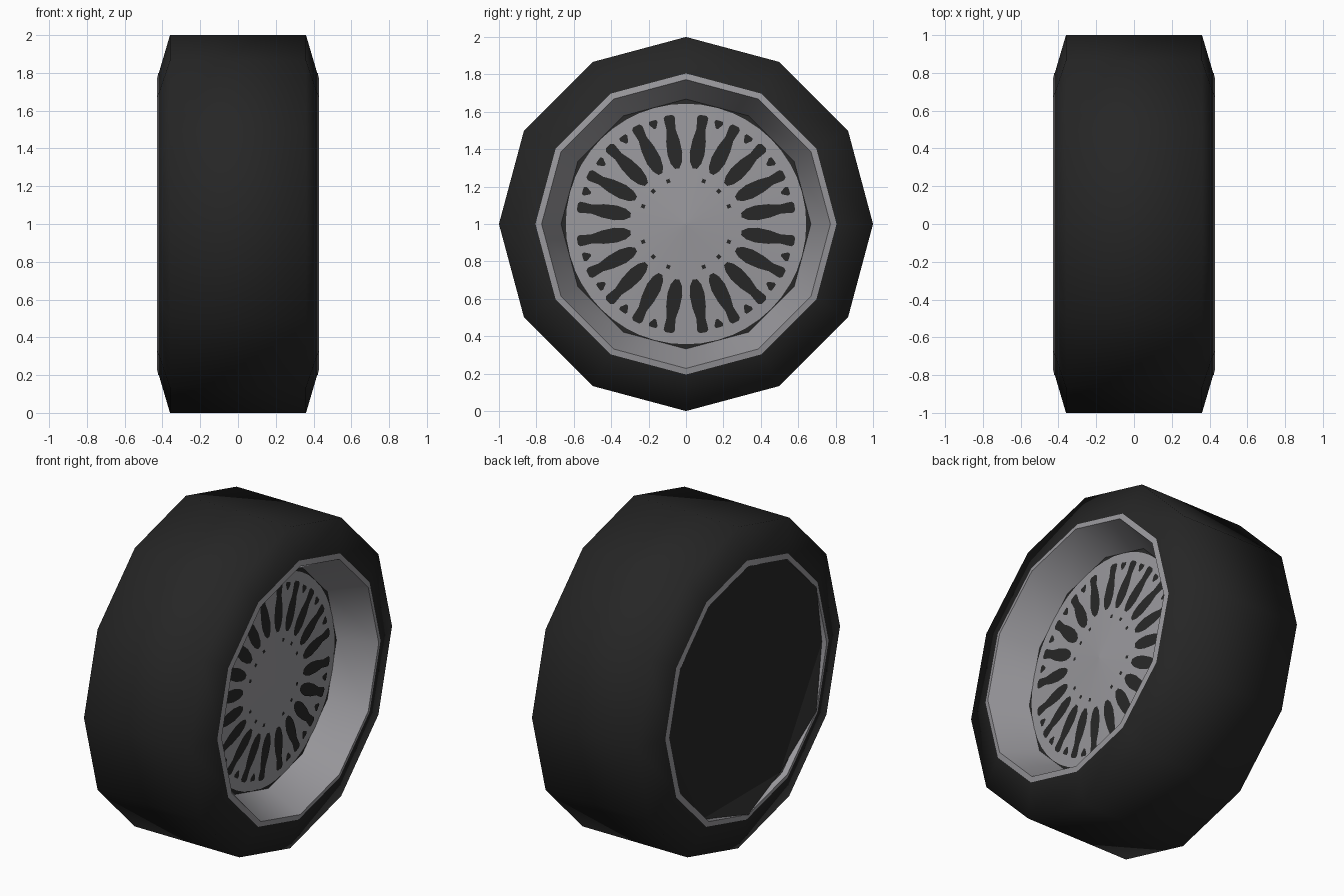
import bpy, bmesh, math

if "Cube" in bpy.data.objects:
    bpy.data.objects.remove(bpy.data.objects["Cube"])

SIDES = 12
DISC_X = 0.21


def material(name, rgb):
    m = bpy.data.materials.new(name)
    m.diffuse_color = (*rgb, 1)
    m.use_nodes = True
    m.node_tree.nodes["Principled BSDF"].inputs["Base Color"].default_value = m.diffuse_color
    return m


RUBBER = material("black rubber", (0.019, 0.019, 0.019))
METAL = material("grey metal", (0.32, 0.315, 0.335))
GAP = material("dark gap", (0.021, 0.021, 0.021))


def finish(bm, name, mat, smooth=None):
    me = bpy.data.meshes.new(name)
    bm.to_mesh(me)
    bm.free()
    ob = bpy.data.objects.new(name, me)
    bpy.context.collection.objects.link(ob)
    me.materials.append(mat)
    if smooth:
        bpy.ops.object.select_all(action='DESELECT')
        bpy.context.view_layer.objects.active = ob
        ob.select_set(True)
        bpy.ops.object.shade_smooth_by_angle(angle=math.radians(smooth))
    return ob


def point(x, r, a, off=0.0):
    """Point at radius r, angle a around the axle, shifted sideways by off."""
    return (x, r * math.cos(a) - off * math.sin(a), 1 + r * math.sin(a) + off * math.cos(a))


def face_x(r):
    """Depth of the slightly domed wheel face at radius r."""
    return DISC_X + 0.045 * (1 - r / 0.668)


def lathe(name, profile, mat, smooth, sides=SIDES):
    """Spin an (x, radius) profile around the axle."""
    bm = bmesh.new()
    rings = [[bm.verts.new(point(x, r, 2 * math.pi * i / sides)) for i in range(sides)]
             for x, r in profile]
    for a, b in zip(rings, rings[1:]):
        for i in range(sides):
            j = (i + 1) % sides
            bm.faces.new((a[i], a[j], b[j], b[i]))
    return finish(bm, name, mat, smooth)


# tyre, with bevelled shoulders
lathe("tyre", [(-0.425, 0.78), (-0.36, 1.0), (0.36, 1.0), (0.425, 0.78)], RUBBER, 80)

# rim lips and the sloping barrel on the open side
lathe("outer_rim", [(0.421, 0.805), (0.428, 0.772), (DISC_X, 0.668)], METAL, 40)
lathe("inner_rim", [(-0.39, 0.772), (-0.428, 0.772), (-0.421, 0.805)], METAL, 40)

# closed back: recessed hexagon with six folded corner triangles
bm = bmesh.new()
cap = []
for i in range(SIDES):
    a = math.radians(-30 * i)
    cap.append(bm.verts.new(point(-0.43 if i % 2 else -0.395 - 0.02 * math.sin(a), 0.774, a)))
bm.faces.new(cap[::2])
for i in range(1, SIDES, 2):
    bm.faces.new((cap[i - 1], cap[i], cap[(i + 1) % SIDES]))
finish(bm, "back_cap", GAP)

# wheel face with its dark edge
lathe("wheel_edge", [(face_x(0.668), 0.668), (face_x(0.6), 0.6)], GAP, 40)
lathe("wheel_face", [(face_x(r) + 0.003, r) for r in (0.643, 0.3, 0.001)], METAL, 40, 48)

# dark openings painted on the wheel face: (radius, half width) outlines
SLOT = [(0.30, 0.012), (0.33, 0.03), (0.38, 0.04), (0.45, 0.036), (0.51, 0.024),
        (0.55, 0.028), (0.575, 0.03), (0.588, 0.018)]
NOTCH = [(0.535, 0.006), (0.565, 0.024), (0.58, 0.02)]
DOT = [(0.238, 0.01), (0.258, 0.01)]


def openings(name, outline, angles):
    bm = bmesh.new()
    loop = [(r, -w) for r, w in outline] + [(r, w) for r, w in reversed(outline)]
    for a in angles:
        bm.faces.new([bm.verts.new(point(face_x(r) + 0.007, r, math.radians(a), w))
                      for r, w in loop])
    return finish(bm, name, GAP)


openings("spoke_slots", SLOT, [9 + 18 * i for i in range(20)])
openings("rim_notches", NOTCH, [18 * i for i in range(20) if i % 5])
openings("bolt_holes", DOT, [22.5 * i for i in range(16) if i % 4])
